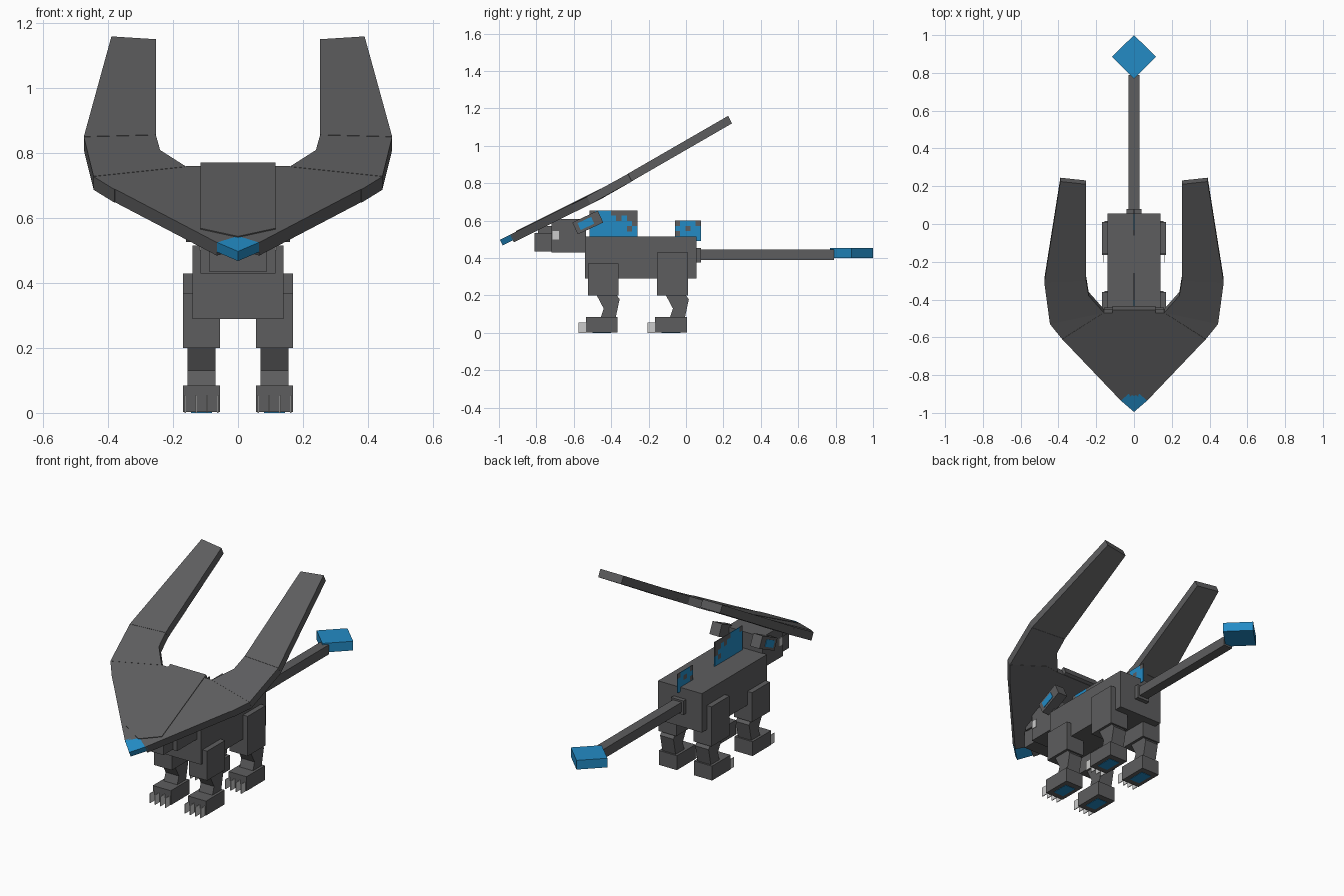
import bpy, bmesh, math
from mathutils import Vector, Matrix

if bpy.data.objects.get("Cube"):
    bpy.data.objects.remove(bpy.data.objects["Cube"])


def material(name, rgb):
    m = bpy.data.materials.new(name)
    m.use_nodes = True
    m.diffuse_color = (*rgb, 1)
    m.node_tree.nodes["Principled BSDF"].inputs["Base Color"].default_value = (*rgb, 1)
    return m


GREY = material("charcoal grey", (0.11, 0.11, 0.113))
BLUE = material("bright blue", (0.017, 0.26, 0.56))
PALE = material("pale claw", (0.6, 0.6, 0.6))


def finish(name, bm, mats):
    bmesh.ops.recalc_face_normals(bm, faces=bm.faces)
    me = bpy.data.meshes.new(name)
    bm.to_mesh(me)
    bm.free()
    for m in mats:
        me.materials.append(m)
    ob = bpy.data.objects.new(name, me)
    bpy.context.collection.objects.link(ob)
    return ob


def prism(name, points, offset, mat=GREY):
    """Extrude a polygon along an offset vector."""
    bm = bmesh.new()
    face = bm.faces.new([bm.verts.new(p) for p in points])
    new = bmesh.ops.extrude_face_region(bm, geom=[face])["geom"]
    bmesh.ops.translate(bm, vec=Vector(offset),
                        verts=[v for v in new if isinstance(v, bmesh.types.BMVert)])
    return finish(name, bm, [mat])


def box(name, x, y, z, mat=GREY, tilt=0):
    """Box from axis ranges, optionally tilted about x."""
    bm = bmesh.new()
    bmesh.ops.create_cube(bm, size=1)
    bmesh.ops.scale(bm, vec=[abs(r[1] - r[0]) for r in (x, y, z)], verts=bm.verts)
    bmesh.ops.rotate(bm, matrix=Matrix.Rotation(tilt, 3, 'X'), verts=bm.verts)
    bmesh.ops.translate(bm, vec=[sum(r) / 2 for r in (x, y, z)], verts=bm.verts)
    return finish(name, bm, [mat])


# Body, neck and head
box("body", (-.14, .14), (-.54, .055), (.29, .515))
box("head", (-.115, .115), (-.72, -.535), (.43, .61))
box("snout", (-.09, .09), (-.81, -.72), (.435, .535))
box("brow", (-.1, .1), (-.79, -.72), (.53, .57))

# Tail with diamond tip
box("tail_base", (-.04, .04), (.055, .08), (.375, .455))
box("tail", (-.028, .028), (.08, .79), (.39, .445))
prism("tail_tip", [(0, .77, .4), (.117, .885, .4), (0, 1, .4), (-.117, .885, .4)],
      (0, 0, .053), BLUE)

# Legs, mirrored left and right, front and hind
shin = [(-.477, .2), (-.37, .2), (-.355, .18), (-.375, .085), (-.455, .085), (-.44, .13)]
for side, s in (("left", 1), ("right", -1)):
    for end, dy, top in (("front", 0, .37), ("hind", .37, .43)):
        tag = f"{end}_{side}_"
        x = (.055 * s, .17 * s)
        box(tag + "thigh", x, (-.525 + dy, -.36 + dy), (.2, top))
        prism(tag + "shin", [(.07 * s, y + dy, z) for y, z in shin], (.085 * s, 0, 0))
        box(tag + "foot", x, (-.535 + dy, -.365 + dy), (.002, .085))
        box(tag + "pad", (.08 * s, .145 * s), (-.5 + dy, -.4 + dy), (0, .004), BLUE)
        for i in range(4):
            cx = (.062 + i * .0335) * s
            box(tag + "claw", (cx - .002, cx + .002), (-.575 + dy, -.535 + dy), (0, .055), PALE)
    # Ears and eyes
    tilt = math.radians(25)
    box(side + "_ear", (.1 * s, .16 * s), (-.6, -.45), (.555, .625), GREY, tilt)
    box(side + "_ear_inset", (.158 * s, .163 * s), (-.575, -.495), (.565, .605), BLUE, tilt)
    box(side + "_eye", (.113 * s, .118 * s), (-.715, -.68), (.5, .545), PALE)


# Crest: sloping plates drawn in plan, with a shallow front and steeper horns
def crest_z(y, lift=0):
    base = 1.16 + .577 * (y - .225) if y > -.46 else .525 + .5 * (y + .94)
    return base + lift


def plate(name, plan, s=1, lift=0, thick=.045, mat=GREY):
    pts = [(x * s, y, crest_z(y, lift)) for x, y in plan]
    prism(name, pts, (0, thick * .45, -thick * .9), mat)


plate("crest_centre", [(-.115, -.455), (.115, -.455), (.115, -.86), (0, -.91), (-.115, -.86)],
      lift=.004)
for side, s in (("left", 1), ("right", -1)):
    plate(side + "_crest_wing", [(0, -.9), (.065, -.94), (.38, -.61), (.16, -.47), (0, -.47)], s)
    plate(side + "_crest_bend", [(.38, -.61), (.445, -.53), (.24, -.461), (.16, -.47)], s, -.002)
    plate(side + "_crest_corner", [(.445, -.53), (.475, -.31), (.253, -.3), (.24, -.38), (.16, -.47)],
          s, -.001)
    plate(side + "_horn", [(.475, -.31), (.39, .225), (.253, .21), (.253, -.3)], s)
plate("crest_tip", [(0, -.995), (.07, -.935), (0, -.875), (-.07, -.935)], thick=.033, mat=BLUE)


# Stepped back fins: small cells, blue or grey
def fin(name, rows, y, z):
    bm = bmesh.new()
    dy = (y[1] - y[0]) / len(rows[0])
    dz = (z[1] - z[0]) / len(rows)
    for r, row in enumerate(rows):
        for c, key in enumerate(row):
            cell = bmesh.ops.create_cube(bm, size=1)["verts"]
            bmesh.ops.scale(bm, vec=(.004, dy, dz), verts=cell)
            bmesh.ops.translate(bm, vec=(0, y[0] + (c + .5) * dy, z[1] - (r + .5) * dz), verts=cell)
            for f in {f for v in cell for f in v.link_faces}:
                f.material_index = int(key == "b")
    finish(name, bm, [GREY, BLUE])


fin("front_fin", ["gbbbggggg", "bbbbbgbgg", "bbbbbbbbg", "bbbbbbbgb", "bbbbbbbbb"],
    (-.515, -.26), (.515, .655))
fin("rear_fin", ["gbbbg", "bbgbb", "gbbbb", "bbbbb"], (-.06, .08), (.49, .6))
